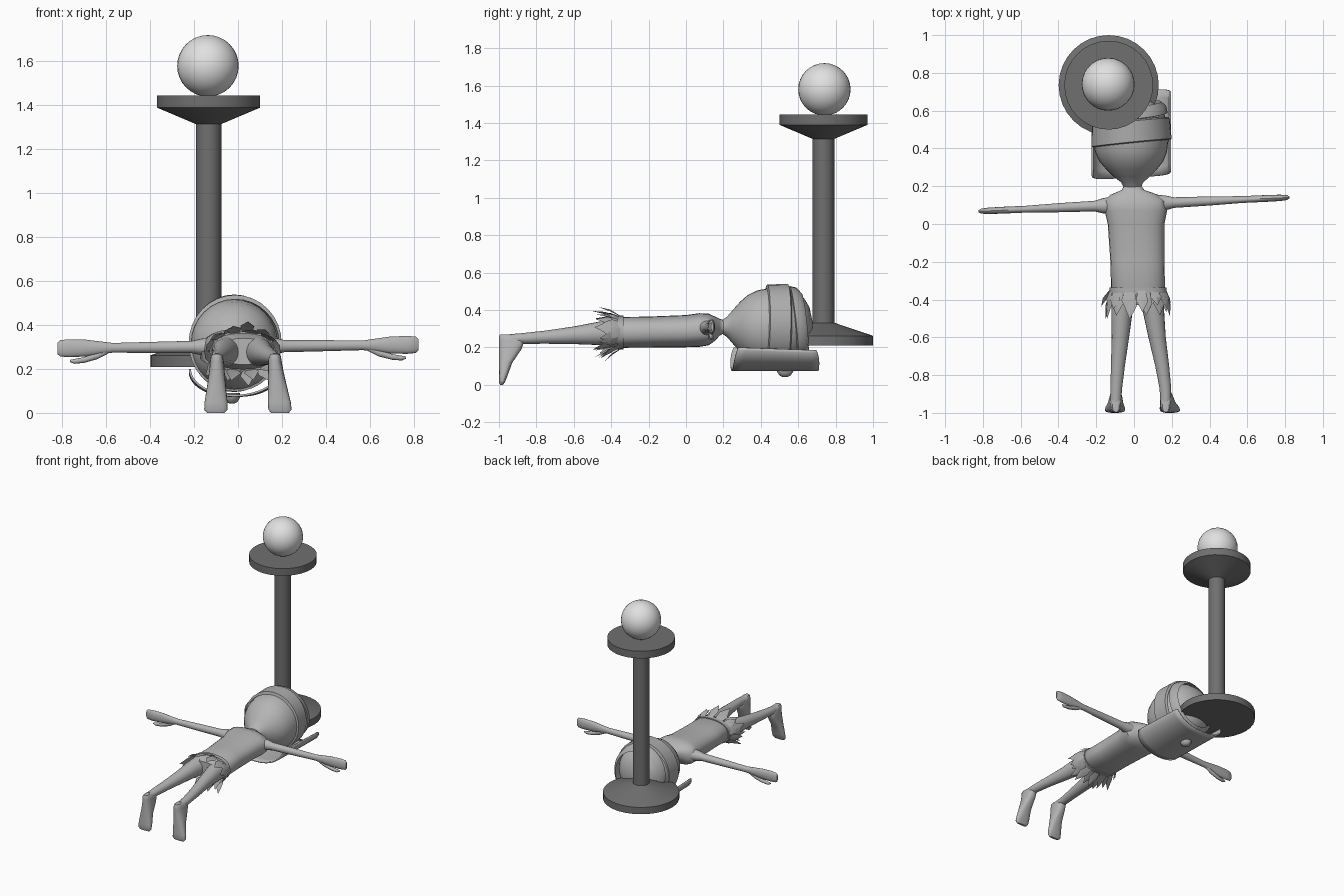
import bpy, bmesh, math, random
from mathutils import Vector

if "Cube" in bpy.data.objects:
    bpy.data.objects.remove(bpy.data.objects["Cube"])

random.seed(4)


def material(name, v):
    m = bpy.data.materials.new(name)
    m.diffuse_color = (v, v, v, 1)
    m.use_nodes = True
    m.node_tree.nodes["Principled BSDF"].inputs["Base Color"].default_value = m.diffuse_color
    return m


BODY = material("mid grey", 0.46)
LEAF = material("leaf grey", 0.42)
DARK = material("dark grey", 0.16)
LIGHT = material("light grey", 0.75)


def finish(name, bm, mat, angle=40):
    bmesh.ops.recalc_face_normals(bm, faces=bm.faces[:])
    me = bpy.data.meshes.new(name)
    bm.to_mesh(me)
    bm.free()
    me.materials.append(mat)
    ob = bpy.data.objects.new(name, me)
    bpy.context.collection.objects.link(ob)
    bpy.ops.object.select_all(action='DESELECT')
    ob.select_set(True)
    bpy.context.view_layer.objects.active = ob
    bpy.ops.object.shade_smooth_by_angle(angle=math.radians(angle))
    return ob


def loft(name, axis, rings, mat, n=24, power=2.0, skew=(0, 0), hollow=False):
    """Skin elliptical rings (position, centre a, centre b, radius a, radius b) along an axis."""
    bm = bmesh.new()
    loops = []
    for p, ca, cb, ra, rb in rings:
        loop = []
        for i in range(n):
            t = 2 * math.pi * i / n
            c, s = math.cos(t), math.sin(t)
            a = ra * math.copysign(abs(c) ** (2 / power), c)
            b = rb * math.copysign(abs(s) ** (2 / power), s)
            co = [ca + a, cb + b]
            co.insert("xyz".index(axis), p + skew[0] * a + skew[1] * b)
            loop.append(bm.verts.new(co))
        loops.append(loop)
    pairs = list(zip(loops, loops[1:]))
    if hollow:
        pairs.append((loops[-1], loops[0]))
    for l0, l1 in pairs:
        for i in range(n):
            j = (i + 1) % n
            bm.faces.new((l0[i], l0[j], l1[j], l1[i]))
    if not hollow:
        bm.faces.new(loops[0])
        bm.faces.new(loops[-1])
    return finish(name, bm, mat)


# Pedestal with ball
PX, PY = -0.134, 0.735
profile = [(.21, .265), (.262, .265), (.332, .058), (1.315, .058), (1.39, .235), (1.445, .235)]
loft("pedestal", "z", [(z, PX, PY, r, r) for z, r in profile], DARK, 32)
bm = bmesh.new()
bmesh.ops.create_uvsphere(bm, u_segments=32, v_segments=16, radius=0.14)
bmesh.ops.translate(bm, verts=bm.verts, vec=(PX - .003, PY + .005, 1.58))
finish("ball", bm, LIGHT)

# Torso and neck
loft("torso", "y", [
    (-.43, .025, .28, .10, .06), (-.37, .022, .28, .143, .082), (-.2, .018, .282, .143, .083),
    (0, .011, .287, .15, .086), (.07, .01, .293, .165, .09), (.12, .007, .296, .168, .085),
    (.155, .002, .3, .125, .065), (.18, -.005, .308, .06, .045), (.2, -.007, .31, .047, .036),
    (.25, -.01, .31, .05, .045)], BODY, power=2.4)

# Head
loft("head", "y", [
    (.19, -.008, .31, .045, .034), (.22, -.01, .31, .058, .055), (.25, -.012, .31, .095, .09),
    (.29, -.013, .31, .135, .135), (.33, -.014, .31, .168, .17), (.38, -.016, .31, .19, .195),
    (.44, -.018, .31, .2, .206), (.52, -.02, .312, .2, .208), (.58, -.021, .315, .182, .19),
    (.63, -.022, .315, .145, .15), (.66, -.022, .315, .095, .1), (.675, -.022, .315, .03, .03)],
    BODY, 32)

# Headband and crown ring
loft("headband", "y", [
    (.425, -.013, .317, .2, .2), (.43, -.013, .317, .212, .22), (.54, -.017, .317, .206, .222),
    (.548, -.017, .317, .19, .2)], LEAF, 32, skew=(.1, .02), hollow=True)
loft("crown_ring", "y", [
    (.57, -.02, .32, .17, .18), (.575, -.02, .32, .198, .208), (.61, -.02, .32, .19, .2),
    (.635, -.02, .32, .165, .17)], LEAF, 32, skew=(.08, -.1), hollow=True)

# Curved mask under the face
bm = bmesh.new()
NU, NV = 24, 10
grid = []
for i in range(NU + 1):
    t = 2 * i / NU - 1
    a = t * math.pi / 2
    x = .205 * math.sin(a)
    z = .2 - .122 * math.cos(a)
    y0, y1 = .245 + .022 * t ** 4, .705 - .02 * t ** 4
    grid.append([bm.verts.new((x - .014, y0 + (y1 - y0) * j / NV + .06 * x, z - .015 * j / NV * abs(t)))
                 for j in range(NV + 1)])
for i in range(NU):
    for j in range(NV):
        bm.faces.new((grid[i][j], grid[i + 1][j], grid[i + 1][j + 1], grid[i][j + 1]))
mask = finish("face_mask", bm, BODY)
solid = mask.modifiers.new("thickness", 'SOLIDIFY')
solid.thickness = 0.01
solid.offset = 0

# Nose on the mask
loft("mask_nose", "z", [
    (.043, -.028, .53, .012, .015), (.05, -.028, .53, .026, .03), (.068, -.026, .53, .034, .042),
    (.09, -.025, .53, .034, .05)], BODY, 16)

# Arms, hands and thumbs
arm = [(.12, .045, .042), (.165, .04, .038), (.21, .028, .028), (.4, .024, .025), (.57, .018, .022),
       (.63, .018, .03), (.69, .018, .038), (.77, .017, .041), (.81, .013, .037), (.822, .006, .026)]
thumb = [(.58, -.005, .01, .015), (.64, -.035, .012, .016), (.7, -.054, .012, .013),
         (.745, -.06, .011, .011), (.765, -.058, .005, .005)]
for side, s in (("left", -1), ("right", 1)):
    loft(side + "_arm", "x", [(s * x, .104 + .0445 * s * x, .302 + .01 * s * x, ry, rz)
                              for x, ry, rz in arm], BODY, 16)
    loft(side + "_thumb", "x", [(s * x, .104 + .0445 * s * x, .302 + .01 * s * x + dz, ry, rz)
                                for x, dz, ry, rz in thumb], BODY, 12)

# Legs and feet: position, middle x, half spacing, other centre, radii
leg = [(-.36, .02, .07, .28, .068, .07), (-.47, .02, .084, .275, .056, .062),
       (-.6, .025, .097, .265, .046, .047), (-.75, .032, .117, .255, .037, .035),
       (-.87, .036, .13, .248, .031, .029), (-.94, .036, .132, .245, .028, .026)]
foot = [(0, .045, .146, -.986, .04, .008), (.015, .045, .146, -.984, .053, .016),
        (.05, .044, .144, -.977, .052, .023), (.12, .041, .139, -.964, .043, .036),
        (.19, .038, .134, -.94, .035, .06), (.235, .036, .132, -.932, .031, .068),
        (.258, .036, .132, -.945, .027, .055), (.268, .036, .132, -.96, .018, .035)]
for side, s in (("left", -1), ("right", 1)):
    loft(side + "_leg", "y", [(y, m + s * h, cz, rx, rz) for y, m, h, cz, rx, rz in leg], BODY, 20)
    loft(side + "_foot", "z", [(z, m + s * h, cy, rx, ry) for z, m, h, cy, rx, ry in foot],
         BODY, 20, 2.6)

# Waist belt and leaf skirt
loft("belt", "y", [(-.365, .022, .28, .14, .08), (-.365, .022, .28, .15, .09),
                   (-.335, .021, .28, .15, .09), (-.335, .021, .28, .14, .08)],
     LEAF, 24, 2.4, hollow=True)
bm = bmesh.new()
# Each row: count, base y, length, spread, half width, phase
for count, y0, length, spread, half, phase in ((13, -.345, .11, .04, .032, 0),
                                               (12, -.36, .13, .025, .034, .25)):
    for k in range(count):
        t = 2 * math.pi * k / count + phase
        out = Vector((math.cos(t), 0, math.sin(t)))
        root = Vector((.022 + .145 * out.x, y0, .28 + .085 * out.z))
        side = Vector((-.145 * out.z, 0, .085 * out.x)).normalized()
        down = Vector((0, -length * random.uniform(.75, 1.15), 0))
        flare = out * spread * random.uniform(.5, 1.5)
        mid = root + down * .5 + flare * .6
        tip = root + down + flare + (out * .03 if out.z < -.6 else out * 0)
        ridge = bm.verts.new(mid + out * .008)
        edge = [bm.verts.new(v) for v in (root - side * half * .6, root + side * half * .6,
                                          mid + side * half, tip, mid - side * half)]
        for i in range(5):
            bm.faces.new((edge[i], edge[(i + 1) % 5], ridge))
finish("leaf_skirt", bm, LEAF, 20)
